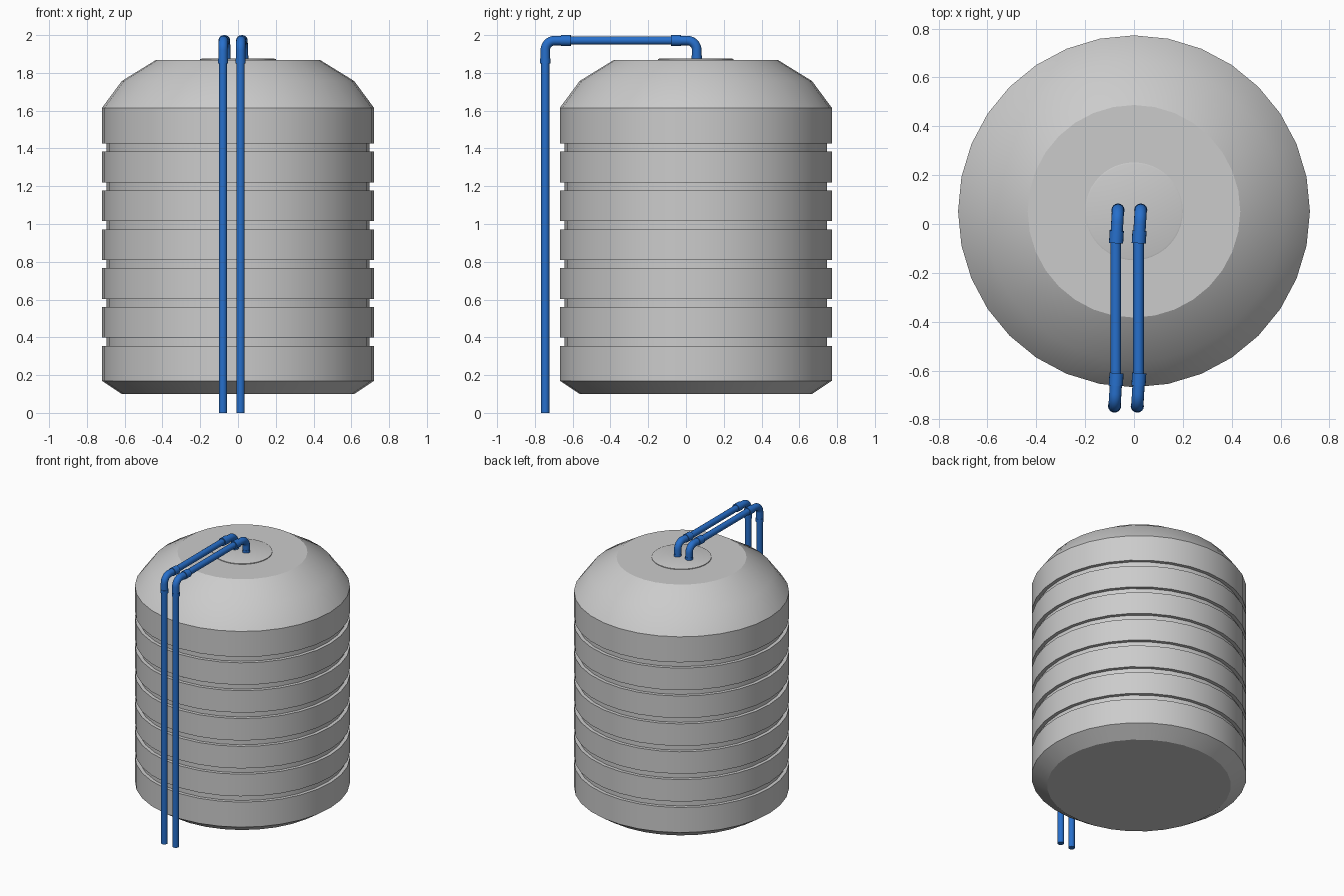
import bpy, math
from mathutils import Vector

if "Cube" in bpy.data.objects:
    bpy.data.objects.remove(bpy.data.objects["Cube"])

CY = 0.052  # tank axis offset in y


def smooth(ob, angle=30):
    bpy.ops.object.select_all(action='DESELECT')
    ob.select_set(True)
    bpy.context.view_layer.objects.active = ob
    bpy.ops.object.shade_smooth_by_angle(angle=math.radians(angle))


def lathe(name, profile, sides):
    """Revolve (radius, z) points round the tank axis and cap both ends."""
    verts, faces = [], []
    for r, z in profile:
        for i in range(sides):
            a = 2 * math.pi * i / sides
            verts.append((r * math.cos(a), r * math.sin(a), z))
    for k in range(len(profile) - 1):
        for i in range(sides):
            j = (i + 1) % sides
            faces.append((k * sides + i, k * sides + j,
                          (k + 1) * sides + j, (k + 1) * sides + i))
    faces.append(tuple(reversed(range(sides))))
    top = (len(profile) - 1) * sides
    faces.append(tuple(range(top, top + sides)))
    me = bpy.data.meshes.new(name)
    me.from_pydata(verts, [], faces)
    ob = bpy.data.objects.new(name, me)
    ob.location.y = CY
    bpy.context.collection.objects.link(ob)
    smooth(ob)
    return ob


blue = bpy.data.materials.new("pipe_blue")
blue.diffuse_color = (0.02, 0.16, 0.6, 1)
blue.use_nodes = True
blue.node_tree.nodes["Principled BSDF"].inputs["Base Color"].default_value = blue.diffuse_color


def tube(name, points, radius):
    """Round tube along a path, turned into a mesh with closed ends."""
    cu = bpy.data.curves.new(name, 'CURVE')
    cu.dimensions = '3D'
    cu.bevel_depth = radius
    cu.bevel_resolution = 6
    cu.use_fill_caps = True
    sp = cu.splines.new('POLY')
    sp.points.add(len(points) - 1)
    for p, co in zip(sp.points, points):
        p.co = (*co, 1)
    ob = bpy.data.objects.new(name, cu)
    bpy.context.collection.objects.link(ob)
    bpy.ops.object.select_all(action='DESELECT')
    ob.select_set(True)
    bpy.context.view_layer.objects.active = ob
    bpy.ops.object.convert(target='MESH')
    ob = bpy.context.object
    ob.data.materials.clear()
    ob.data.materials.append(blue)
    smooth(ob, 40)
    return ob


def elbow(name, start, corner, end, bend=0.05, steps=8):
    """Pipe elbow with a rounded corner and a collar at the horizontal end."""
    s, c, e = Vector(start), Vector(corner), Vector(end)
    u, v = (s - c).normalized(), (e - c).normalized()
    pts = [s]
    for i in range(steps + 1):
        a = math.pi / 2 * i / steps
        pts.append(c + u * bend * (1 - math.sin(a)) + v * bend * (1 - math.cos(a)))
    pts.append(e)
    tube(name, pts, 0.025)
    tube(name + "_collar", [e - v * 0.052, e], 0.029)
    tube(name + "_socket", [s, s - u * 0.025], 0.027)


# Tank body with recessed grooves
profile = [(0.615, 0.10), (0.72, 0.17)]
for i in range(6):
    z = 0.355 + 0.2057 * i
    profile += [(0.72, z), (0.695, z), (0.695, z + 0.043), (0.72, z + 0.043)]
profile += [(0.72, 1.615), (0.615, 1.757), (0.435, 1.868)]
lathe("tank_body", profile, 32)

# Access lid
lathe("tank_lid", [(0.2, 1.86), (0.2, 1.873), (0.194, 1.875)], 48)

# Two pipe runs from the lid, over the edge and down to the ground
Z = 1.971
for side, x in (("left", -0.0745), ("right", 0.0185)):
    f, b = x - 0.005, x + 0.009
    yf, yb = -0.745, 0.057
    tube(f"{side}_vertical_pipe", [(f, yf, 0), (f, yf, 1.87)], 0.022)
    tube(f"{side}_horizontal_pipe", [(x, -0.63, Z), (x, -0.06, Z)], 0.022)
    elbow(f"{side}_front_elbow", (f, yf, 1.85), (f, yf, Z), (x + 0.003, -0.61, Z))
    elbow(f"{side}_lid_elbow", (b, yb, 1.868), (b, yb, Z), (x + 0.001, -0.079, Z))
